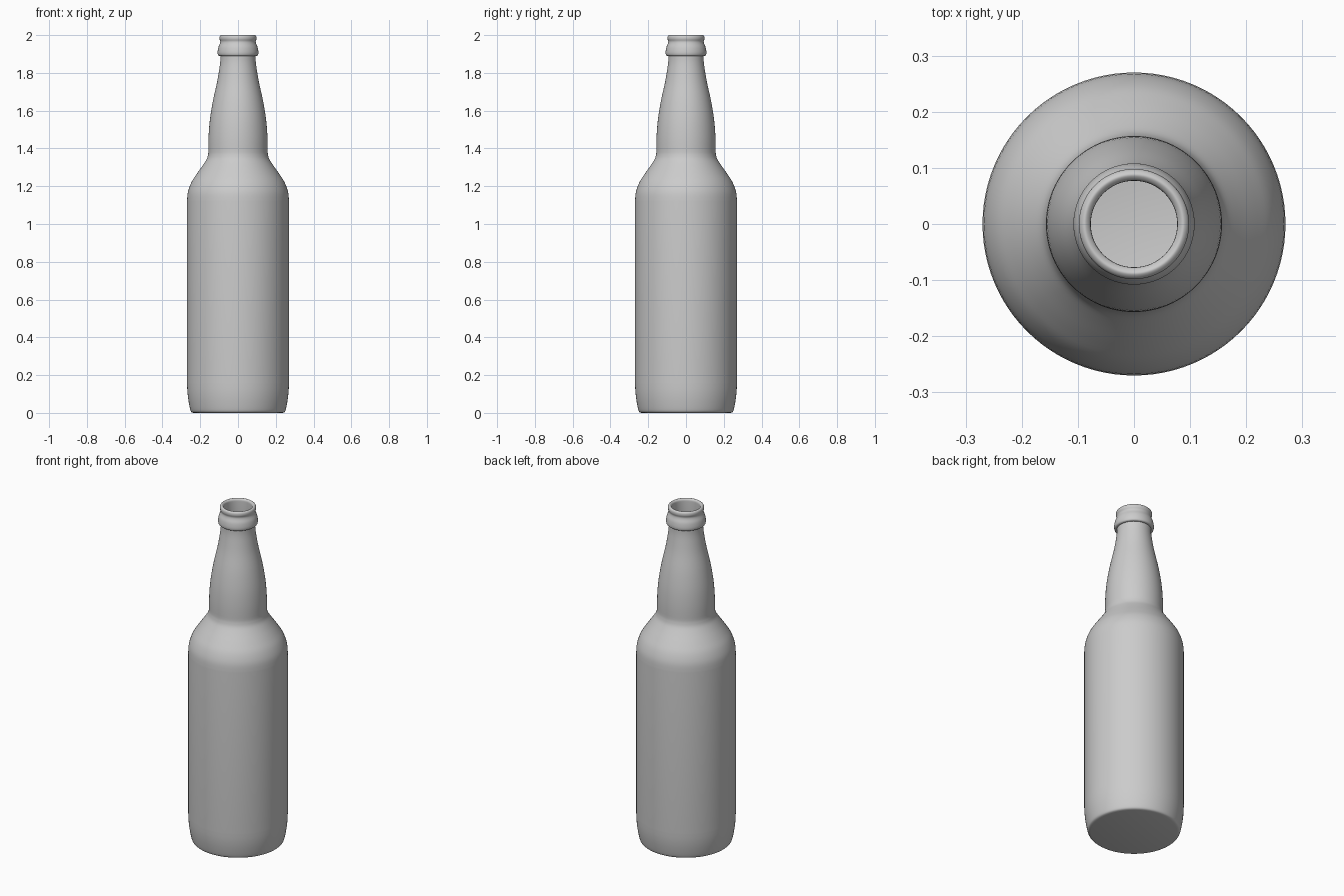
import bpy, bmesh, math
from mathutils import Vector

if "Cube" in bpy.data.objects:
    bpy.data.objects.remove(bpy.data.objects["Cube"])


def smooth_path(pts, steps=4):
    """Catmull-Rom curve through (radius, z) points."""
    p = [Vector(q) for q in pts]
    p = [p[0]] + p + [p[-1]]
    out = []
    for a, b, c, d in zip(p, p[1:], p[2:], p[3:]):
        for i in range(steps):
            t = i / steps
            out.append(0.5 * (2 * b + (c - a) * t + (2 * a - 5 * b + 4 * c - d) * t * t
                              + (3 * b - a - 3 * c + d) * t ** 3))
    return out + [p[-1]]


def lathe(name, profile, sides=96):
    bm = bmesh.new()
    vs = [bm.verts.new((r, 0, z)) for r, z in profile]
    es = [bm.edges.new(e) for e in zip(vs, vs[1:])]
    bmesh.ops.spin(bm, geom=vs + es, cent=(0, 0, 0), axis=(0, 0, 1),
                   angle=2 * math.pi, steps=sides)
    bmesh.ops.remove_doubles(bm, verts=bm.verts, dist=1e-4)
    bmesh.ops.recalc_face_normals(bm, faces=bm.faces)
    me = bpy.data.meshes.new(name)
    bm.to_mesh(me)
    bm.free()
    ob = bpy.data.objects.new(name, me)
    bpy.context.collection.objects.link(ob)
    bpy.context.view_layer.objects.active = ob
    ob.select_set(True)
    bpy.ops.object.shade_smooth_by_angle(angle=math.radians(35))
    return ob


# Base and body wall
base = [(0, 0)] + smooth_path([(0.235, 0), (0.247, 0.005), (0.254, 0.022),
                               (0.263, 0.07), (0.268, 0.115), (0.27, 0.16)])
# Shoulder
shoulder = smooth_path([(0.27, 1.12), (0.265, 1.17), (0.247, 1.22), (0.22, 1.263),
                        (0.185, 1.313), (0.165, 1.345), (0.158, 1.37)])
# Bulged neck
neck = smooth_path([(0.157, 1.38), (0.156, 1.46), (0.149, 1.55), (0.133, 1.65),
                    (0.111, 1.75), (0.099, 1.82), (0.094, 1.86), (0.093, 1.89)])
# Collar and rolled lip
lip = smooth_path([(0.1, 1.89), (0.106, 1.895), (0.108, 1.91), (0.104, 1.935),
                   (0.096, 1.955), (0.094, 1.967), (0.098, 1.98), (0.097, 1.993),
                   (0.09, 2.0), (0.084, 1.999), (0.078, 1.992), (0.077, 1.98)])
# Hollow inside, down to the floor
inside = [(0.077, 1.82), (0.093, 1.75), (0.115, 1.65), (0.131, 1.55), (0.138, 1.46),
          (0.139, 1.37), (0.167, 1.313), (0.229, 1.22), (0.252, 1.12),
          (0.252, 0.16), (0.236, 0.03), (0.22, 0.02), (0, 0.02)]

lathe("bottle", base + shoulder + neck + lip + inside)
